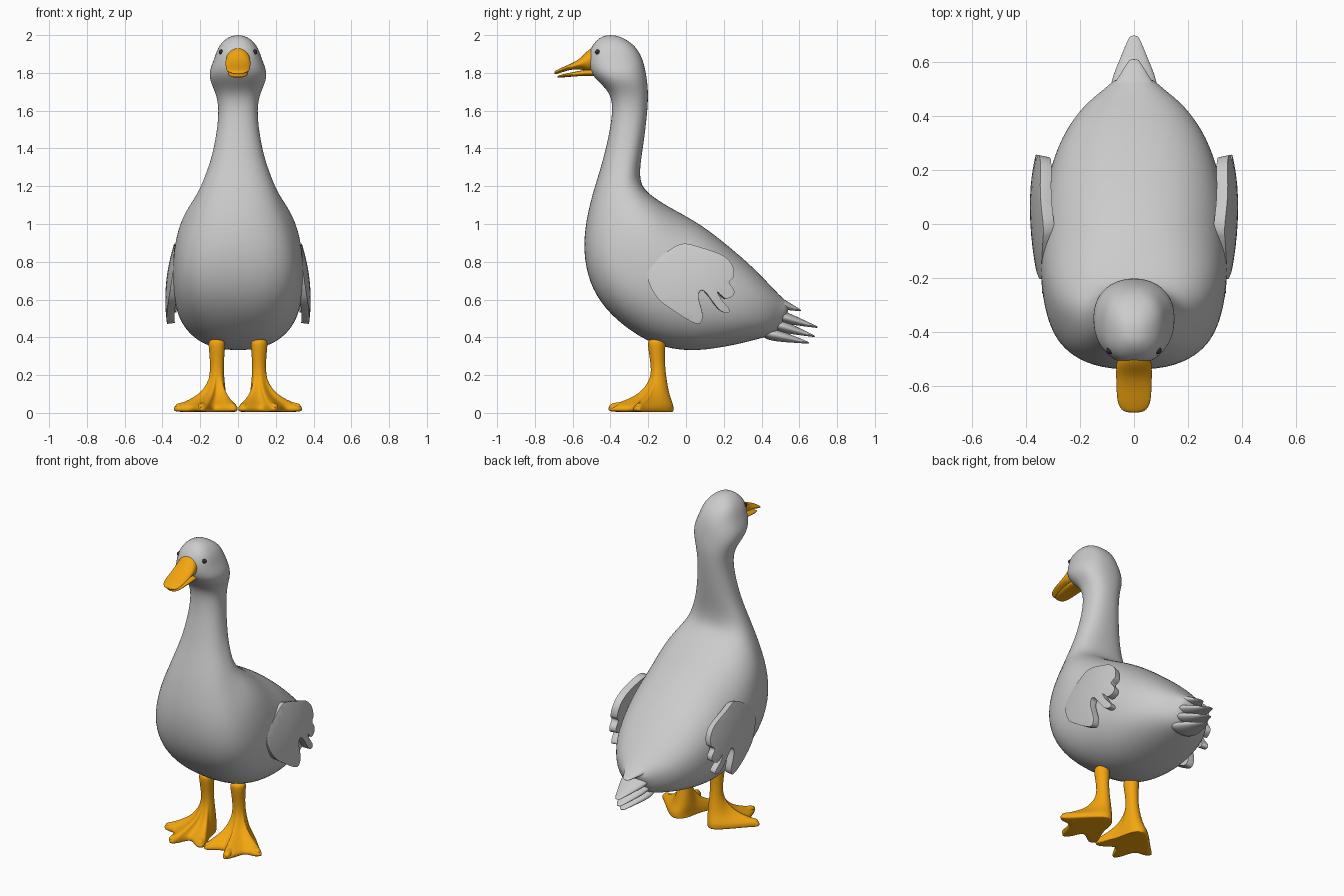
import bpy, bmesh
from math import cos, sin, pi
from mathutils import Vector

if "Cube" in bpy.data.objects:
    bpy.data.objects.remove(bpy.data.objects["Cube"])


def material(name, color):
    m = bpy.data.materials.new(name)
    m.diffuse_color = color
    m.use_nodes = True
    m.node_tree.nodes["Principled BSDF"].inputs["Base Color"].default_value = m.diffuse_color
    return m


ORANGE = material("orange", (0.9, 0.38, 0.005, 1))
DARK = material("dark", (0.03, 0.03, 0.03, 1))


def finish(name, bm, mat=None, mirror=False, subsurf=0):
    bmesh.ops.recalc_face_normals(bm, faces=bm.faces[:])
    for f in bm.faces:
        f.smooth = True
    me = bpy.data.meshes.new(name)
    bm.to_mesh(me)
    bm.free()
    ob = bpy.data.objects.new(name, me)
    bpy.context.collection.objects.link(ob)
    if mat:
        me.materials.append(mat)
    if mirror:
        ob.modifiers.new("mirror", 'MIRROR').use_mirror_merge = False
    if subsurf:
        s = ob.modifiers.new("smooth", 'SUBSURF')
        s.levels = s.render_levels = subsurf
    return ob


def add_loft(bm, rings):
    loops = [[bm.verts.new(p) for p in r] for r in rings]
    n = len(loops[0])
    for a, b in zip(loops, loops[1:]):
        for i in range(n):
            j = (i + 1) % n
            bm.faces.new((a[i], a[j], b[j], b[i]))
    bm.faces.new(loops[0])
    bm.faces.new(loops[-1])


def side_ring(y0, z0, y1, z1, w, power=2.3, n=24):
    """Rounded section spanning two side-view points, with half width w."""
    a, b = Vector((0, y0, z0)), Vector((0, y1, z1))
    mid, half = (a + b) / 2, (b - a) / 2
    pts = []
    for i in range(n):
        c, s = cos(2 * pi * i / n), sin(2 * pi * i / n)
        c = abs(c) ** (2 / power) * (1 if c > 0 else -1)
        s = abs(s) ** (2 / power) * (1 if s > 0 else -1)
        pts.append(mid + half * s + Vector((w * c, 0, 0)))
    return pts


def side_loft(name, rows, mat=None, n=24):
    bm = bmesh.new()
    add_loft(bm, [side_ring(*r, n=n) for r in rows])
    return finish(name, bm, mat, subsurf=2)


# Body, neck and head: one skin from tail root to crown
side_loft("body", [
    (.50, .45, .56, .57, .075), (.47, .415, .52, .60, .105),
    (.40, .395, .47, .65, .19), (.27, .36, .36, .77, .275),
    (.12, .333, .22, .89, .322), (0, .325, .1, .985, .342),
    (-.15, .35, 0, 1.045, .349), (-.28, .42, -.09, 1.093, .349, 2.5),
    (-.405, .52, -.15, 1.13, .338, 2.7), (-.50, .65, -.205, 1.17, .312, 2.7),
    (-.542, .81, -.235, 1.21, .268, 2.6), (-.54, .97, -.243, 1.26, .222),
    (-.50, 1.15, -.24, 1.32, .178), (-.45, 1.30, -.228, 1.40, .139),
    (-.41, 1.46, -.213, 1.51, .113), (-.387, 1.60, -.203, 1.61, .101),
    (-.398, 1.69, -.199, 1.69, .116), (-.46, 1.75, -.205, 1.76, .150),
    (-.508, 1.80, -.215, 1.82, .154), (-.523, 1.86, -.23, 1.88, .128),
    (-.51, 1.93, -.265, 1.94, .108, 2.6), (-.47, 1.978, -.32, 1.98, .070),
    (-.43, 2.0, -.37, 2.0, .025)])

# Bill
side_loft("upper_bill", [
    (-.46, 1.80, -.46, 1.95, .058, 2), (-.52, 1.805, -.515, 1.93, .067, 2),
    (-.56, 1.82, -.555, 1.878, .068, 2), (-.61, 1.817, -.61, 1.848, .066, 2),
    (-.65, 1.805, -.65, 1.832, .064, 2), (-.68, 1.795, -.68, 1.818, .054, 2),
    (-.698, 1.79, -.698, 1.808, .032, 2)], ORANGE, n=16)
side_loft("lower_bill", [
    (-.46, 1.78, -.46, 1.82, .055), (-.52, 1.785, -.52, 1.82, .056),
    (-.58, 1.782, -.58, 1.808, .053), (-.645, 1.776, -.645, 1.795, .047),
    (-.683, 1.774, -.683, 1.784, .028)], ORANGE, n=16)

# Eyes
bm = bmesh.new()
bmesh.ops.create_uvsphere(bm, u_segments=16, v_segments=10, radius=.014)
bmesh.ops.translate(bm, verts=bm.verts[:], vec=(.088, -.467, 1.91))
finish("eyes", bm, DARK, mirror=True)

# Tail feathers: four stacked tapering blades (root y, z, tip y, z, root width)
for i, (y0, z0, y1, z1, w) in enumerate([
        (.44, .60, .61, .542, .10), (.44, .53, .698, .453, .10),
        (.44, .48, .683, .405, .095), (.40, .43, .653, .37, .095)]):
    rows = []
    for t, h, k in [(0, .04, 1), (.35, .034, .9), (.65, .02, .55),
                    (.9, .009, .28), (1, .004, .15)]:
        y, z = y0 + (y1 - y0) * t, z0 + (z1 - z0) * t
        rows.append((y, z - h, y, z + h, w * k, 2))
    side_loft(f"tail_feather_{i + 1}", rows, n=12)


def smooth_closed(pts, steps=5):
    """Catmull-Rom curve through a closed list of points."""
    out, n = [], len(pts)
    for i in range(n):
        a, b, c, d = (Vector(pts[(i + k) % n]) for k in (-1, 0, 1, 2))
        for s in range(steps):
            t = s / steps
            out.append((2 * b + (c - a) * t + (2 * a - 5 * b + 4 * c - d) * t * t
                        + (3 * b - a - 3 * c + d) * t ** 3) / 2)
    return out


# Wings: feathered outline in side view, diced and bent round the body
outline = [(-.2, .72), (-.165, .79), (-.08, .86), (-.01, .89), (.08, .87),
           (.19, .83), (.24, .78), (.25, .72), (.225, .69), (.25, .65),
           (.245, .62), (.205, .605), (.165, .64), (.185, .60), (.225, .55),
           (.215, .53), (.17, .55), (.095, .645), (.065, .62), (.088, .52),
           (.07, .475), (.02, .49), (-.06, .54), (-.15, .61)]
bm = bmesh.new()
bm.faces.new([bm.verts.new((0, p.x, p.y)) for p in smooth_closed(outline)])
for i in range(1, 11):
    for co, no in (((0, -.22 + .045 * i, 0), (0, 1, 0)),
                   ((0, 0, .45 + .042 * i), (0, 0, 1))):
        bmesh.ops.bisect_plane(bm, geom=bm.verts[:] + bm.edges[:] + bm.faces[:],
                               plane_co=co, plane_no=no)
for v in bm.verts:
    y, z = v.co.y - .07, v.co.z - .6
    v.co.x = .364 - .55 * z * z - (.4 if y < 0 else .65) * y * y
wing = finish("wings", bm, mirror=True)
m = wing.modifiers.new("thickness", 'SOLIDIFY')
m.thickness, m.offset = .042, 0
m = wing.modifiers.new("round", 'BEVEL')
m.width, m.segments, m.limit_method, m.angle_limit = .016, 4, 'ANGLE', 1.0

# Legs flaring into webbed feet: rings blend from a circle to the foot outline
foot = smooth_closed([
    (.12, -.065), (.17, -.08), (.24, -.145), (.315, -.222), (.345, -.25),
    (.315, -.28), (.25, -.285), (.222, -.37), (.195, -.416), (.165, -.39),
    (.125, -.31), (.05, -.36), (.015, -.365), (0, -.33), (.05, -.22),
    (.075, -.11)], 2)


def leg_ring(z, r, blend, y=-.145):
    pts = []
    for p in foot:
        d = (p - Vector((.125, -.15))).normalized() * r
        c = Vector((.11 + d.x, y + d.y)).lerp(p, blend)
        pts.append((c.x, c.y, z))
    return pts


bm = bmesh.new()
add_loft(bm, [leg_ring(*a) for a in [
    (.005, .05, .5), (.005, .05, .97), (.02, .05, 1.0), (.038, .05, .97),
    (.062, .055, .62), (.095, .05, .3), (.14, .046, .1), (.20, .039, 0),
    (.27, .038, 0, -.15), (.34, .045, 0, -.155), (.38, .048, 0, -.155),
    (.39, .03, 0, -.155)]])
finish("legs", bm, ORANGE, mirror=True, subsurf=2)

# Toes: slightly raised tapering ridges along the webs
bm = bmesh.new()
for x, y in [(.313, -.25), (.193, -.385), (.027, -.34)]:
    a, b = Vector((.12, -.15, .05)), Vector((x, y, .03))
    d = (b - a).normalized()
    side = d.cross(Vector((0, 0, 1))).normalized()
    up = side.cross(d)
    rings = []
    for t, r in [(0, .02), (.5, .025), (.8, .025), (.97, .025),
                 (1.06, .018), (1.09, .008)]:
        c = a.lerp(b, t)
        rings.append([c + (side * cos(k * pi / 5) + up * sin(k * pi / 5)) * r
                      for k in range(10)])
    add_loft(bm, rings)
finish("toes", bm, ORANGE, mirror=True, subsurf=1)
